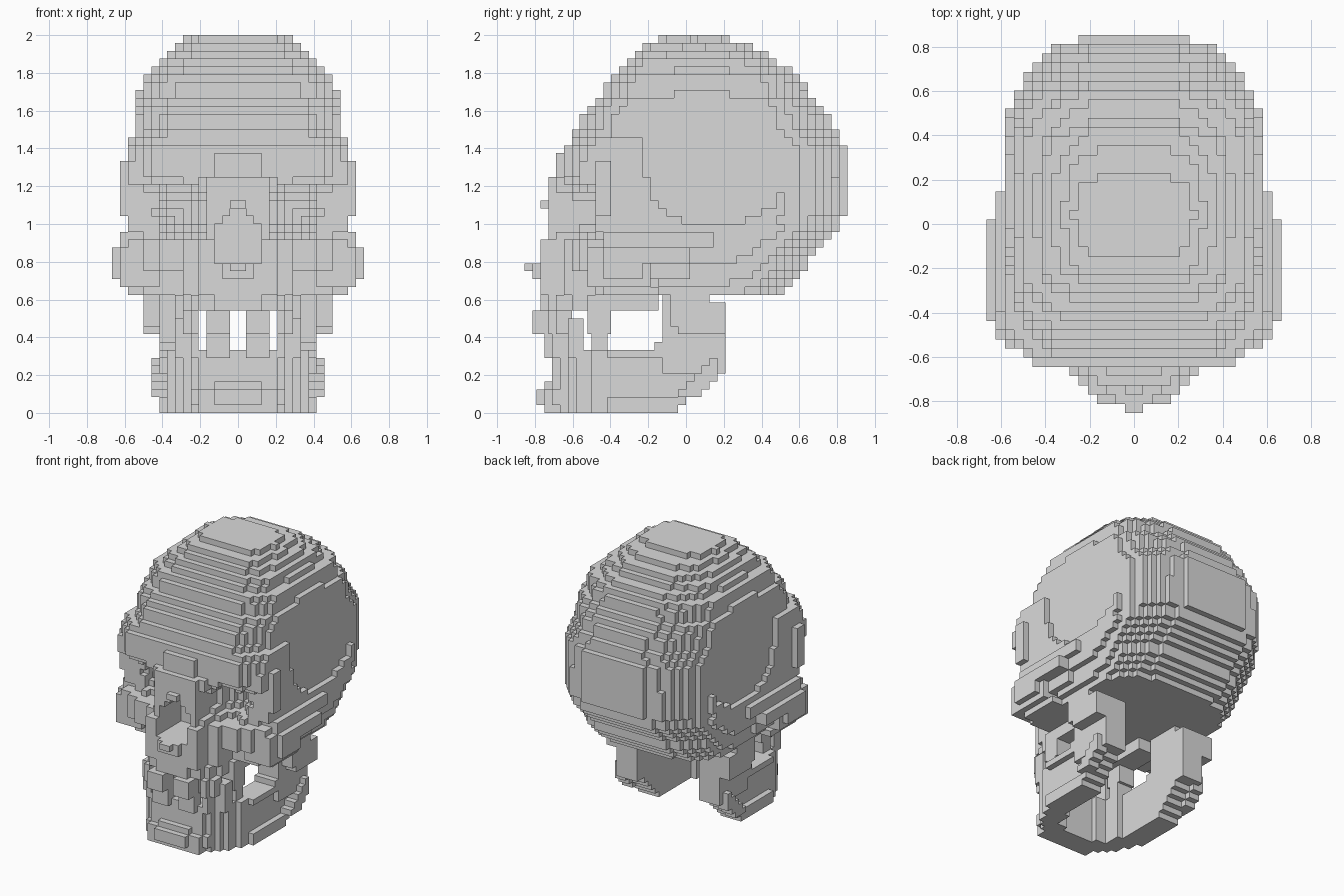
import bpy
import math

if "Cube" in bpy.data.objects:
    bpy.data.objects.remove(bpy.data.objects["Cube"])

U = 1 / 24  # block size

bone = bpy.data.materials.new("bone_grey")
bone.diffuse_color = (0.70, 0.70, 0.70, 1)
bone.use_nodes = True
bone.node_tree.nodes["Principled BSDF"].inputs["Base Color"].default_value = bone.diffuse_color


def cells(inside, shift):
    """Blocks whose centre passes a test on (|x|, y, z), mirrored in x."""
    out = set()
    for i in range(16):
        for j in range(-22, 22):
            for k in range(48):
                if inside((i + .5) * U, (j + .5 + shift) * U, (k + .5) * U):
                    out |= {(i, j, k), (-1 - i, j, k)}
    return out


def in_box(boxes, x, y, z):
    return any(a < x < b and c < y < d and e < z < f for a, b, c, d, e, f in boxes)


SIDES = (
    ((1, 0, 0), ((1, 0, 0), (1, 1, 0), (1, 1, 1), (1, 0, 1))),
    ((-1, 0, 0), ((0, 0, 0), (0, 0, 1), (0, 1, 1), (0, 1, 0))),
    ((0, 1, 0), ((0, 1, 0), (0, 1, 1), (1, 1, 1), (1, 1, 0))),
    ((0, -1, 0), ((0, 0, 0), (1, 0, 0), (1, 0, 1), (0, 0, 1))),
    ((0, 0, 1), ((0, 0, 1), (1, 0, 1), (1, 1, 1), (0, 1, 1))),
    ((0, 0, -1), ((0, 0, 0), (0, 1, 0), (1, 1, 0), (1, 0, 0))),
)


def build(name, part, solid, shift):
    """Skin the blocks, leaving out faces buried against the solid."""
    verts, faces = {}, []
    for (i, j, k) in sorted(part):
        for (dx, dy, dz), quad in SIDES:
            if (i + dx, j + dy, k + dz) not in solid:
                faces.append([verts.setdefault((i + a, j + b, k + c), len(verts))
                              for a, b, c in quad])
    mesh = bpy.data.meshes.new(name)
    mesh.from_pydata([(a * U, (b + shift) * U, c * U) for a, b, c in verts], [], faces)
    mesh.materials.append(bone)
    bpy.context.collection.objects.link(bpy.data.objects.new(name, mesh))


# Cranium profile: height, front, rear, half width
PROFILE = [
    (.65, -.35, .52, .51), (.73, -.38, .60, .55), (.85, -.40, .69, .58),
    (.98, -.45, .81, .60), (1.06, -.50, .85, .60), (1.2, -.56, .85, .60),
    (1.25, -.645, .85, .60), (1.40, -.645, .85, .60), (1.44, -.605, .81, .595),
    (1.48, -.60, .81, .56), (1.56, -.56, .77, .56), (1.65, -.48, .69, .56),
    (1.69, -.44, .65, .52), (1.77, -.40, .60, .52), (1.81, -.355, .56, .44),
    (1.85, -.315, .48, .44), (1.90, -.27, .44, .355), (1.94, -.23, .355, .31),
    (1.98, -.15, .23, .27)]


def snap(y):
    return (round(y / U - .5) + .5) * U


def profile(z):
    z = min(max(z, PROFILE[0][0]), PROFILE[-1][0])
    for p, q in zip(PROFILE, PROFILE[1:]):
        if z <= q[0]:
            t = (z - p[0]) / (q[0] - p[0])
            front, rear, half = [a + (b - a) * t for a, b in zip(p[1:], q[1:])]
            return snap(front) - .01, snap(rear) + .01, half


def cranium(x, y, z):
    if z < .625:
        return False
    front, rear, half = profile(z)
    mid, deep = (front + rear) / 2, (rear - front) / 2
    # shallow temple hollow
    if x > 13 * U and ((y - .16) / .41) ** 2 + ((z - 1.35) / .36) ** 2 < 1:
        return False
    # squarer forehead and brow, rounder back
    if y < mid:
        a = b = 4 if z > 1.46 else 5.5 if z > 1.21 else 4.5
    else:
        a, b = (2.1, 3.4) if z > 1.46 else (2.7, 2.7)
    return (x / half) ** a + (abs(y - mid) / deep) ** b < 1


# Cheekbones, arches, temples, brow and nose bridge
FACE_BOXES = [
    (.5, .665, -.43, .02, .79, .88), (.5, .665, -.43, -.23, .71, .80),
    (.4, .625, -.44, .145, .88, .96), (.4, .625, -.53, -.20, .67, .88),
    (.3, .585, -.44, -.15, .625, .67), (.4, .585, -.53, .02, .71, .92),
    (.46, .625, -.48, -.40, 1.04, 1.33), (.46, .585, -.565, -.35, 1.21, 1.33),
    (.50, .585, -.48, -.22, .96, 1.42),
    (0, .125, -.69, -.4, 1.2, 1.375),
    (0, .04, -.77, -.5, 1.08, 1.125), (0, .20, -.77, -.4, .625, .92)]
# Nasal spine and the tooth-root ridge
SPINE_BOXES = [(0, .04, -.855, -.6, .75, .80), (0, .083, -.82, -.6, .70, .80)]
PLAN = [(.167, -.73), (.21, -.69), (.29, -.645), (.42, -.60),
        (.50, -.56), (.585, -.50)]
NOSE_BOXES = [(0, .125, -.9, -.48, .80, 1.0), (0, .083, -.9, -.48, 1.0, 1.05),
              (0, .042, -.74, -.48, 1.05, 1.08)]


def face(x, y, z):
    if in_box(FACE_BOXES, x, y, z):
        return True
    if not (.625 < z < 1.25 and y < -.2):
        return False
    for half, front in PLAN:
        if x < half:
            if z < .75 and x > .29:
                front += .10
            elif .92 < z < 1.21 and x > .29:
                front += .06
            return y > front
    return False


def hollow(x, y, z):
    """Eye sockets and nose opening."""
    eye = ((x - .315) / .155) ** 2 + ((y + .66) / .34) ** 2 + ((z - 1.06) / .155) ** 2
    return eye < 1 or in_box(NOSE_BOXES, x, y, z)


# Upper jaw arch with its teeth
TEETH = [
    (.042, .167, -.82, -.69, .417, .55), (.208, .25, -.73, -.61, .417, .55),
    (.208, .292, -.69, -.61, .417, .55), (.208, .333, -.52, -.40, .417, .55)]
ARCH = [(.125, -.77), (.208, -.73), (.25, -.69), (.292, -.61), (.333, -.52)]


def upper_jaw(x, y, z):
    if in_box(TEETH, x, y, z):
        return True
    if not (.54 < z < .625 and y < -.15) or (x < .167 and y > -.52):
        return False
    for half, front in ARCH:
        if x < half:
            return y > front
    return False


S = .5
skull = cells(cranium, S)
holes = cells(hollow, S)
front = cells(face, S) - skull - holes
front |= cells(lambda x, y, z: in_box(SPINE_BOXES, x, y, z), S) - skull
skull -= holes
upper = cells(upper_jaw, S) - front - skull
whole = skull | front | upper
build("cranium", skull, whole, S)
build("face_bones", front, whole, S)
build("upper_jaw", upper, whole, S)

# Lower jaw: rounded U with a stepped underside, rami and chin
JAW_PLAN = [(.208, -.71), (.25, -.67), (.292, -.625), (.333, -.58),
            (.375, -.50), (.417, -.417)]
JAW_INSIDE = [(.125, -.60), (.208, -.54), (.25, -.42)]
RAMUS = [(.25, .417, -.125, .125, .2, .625), (.25, .417, -.125, .208, .2, .583),
         (.25, .417, -.167, -.1, .3, .375),
         (.375, .50, -.083, .208, .458, .583), (.375, .50, -.083, .125, .458, .625),
         (.375, .50, -.042, .208, .417, .458)]
CHIN = [(0, .208, -.75, -.6, .0, .125), (0, .125, -.75, -.6, .125, .167),
        (0, .25, -.71, -.6, .042, .125), (0, .125, -.792, -.6, .042, .125)]
LOWER_TEETH = [
    (.042, .167, -.75, -.667, .29, .417), (.208, .25, -.708, -.583, .3, .417),
    (.208, .333, -.625, -.542, .3, .50), (.208, .333, -.50, -.417, .3, .417)]


def jaw(x, y, z):
    if in_box(RAMUS + CHIN, x, y, z):
        return True
    # raised muscle patch at the jaw corner
    if .375 < x < .458 and .09 < z < .292 and y < .167:
        return z - .125 < y + .04 < z + .01
    if z > .333 or y > .208 or z < y + .05:
        return False
    if any(x < half and y > back for half, back in JAW_INSIDE):
        return False
    return any(x < half and y > front for half, front in JAW_PLAN)


mandible = cells(jaw, 0)
teeth = cells(lambda x, y, z: in_box(LOWER_TEETH, x, y, z), 0) - mandible
build("lower_jaw", mandible, mandible | teeth, 0)
build("lower_teeth", teeth, mandible | teeth, 0)
